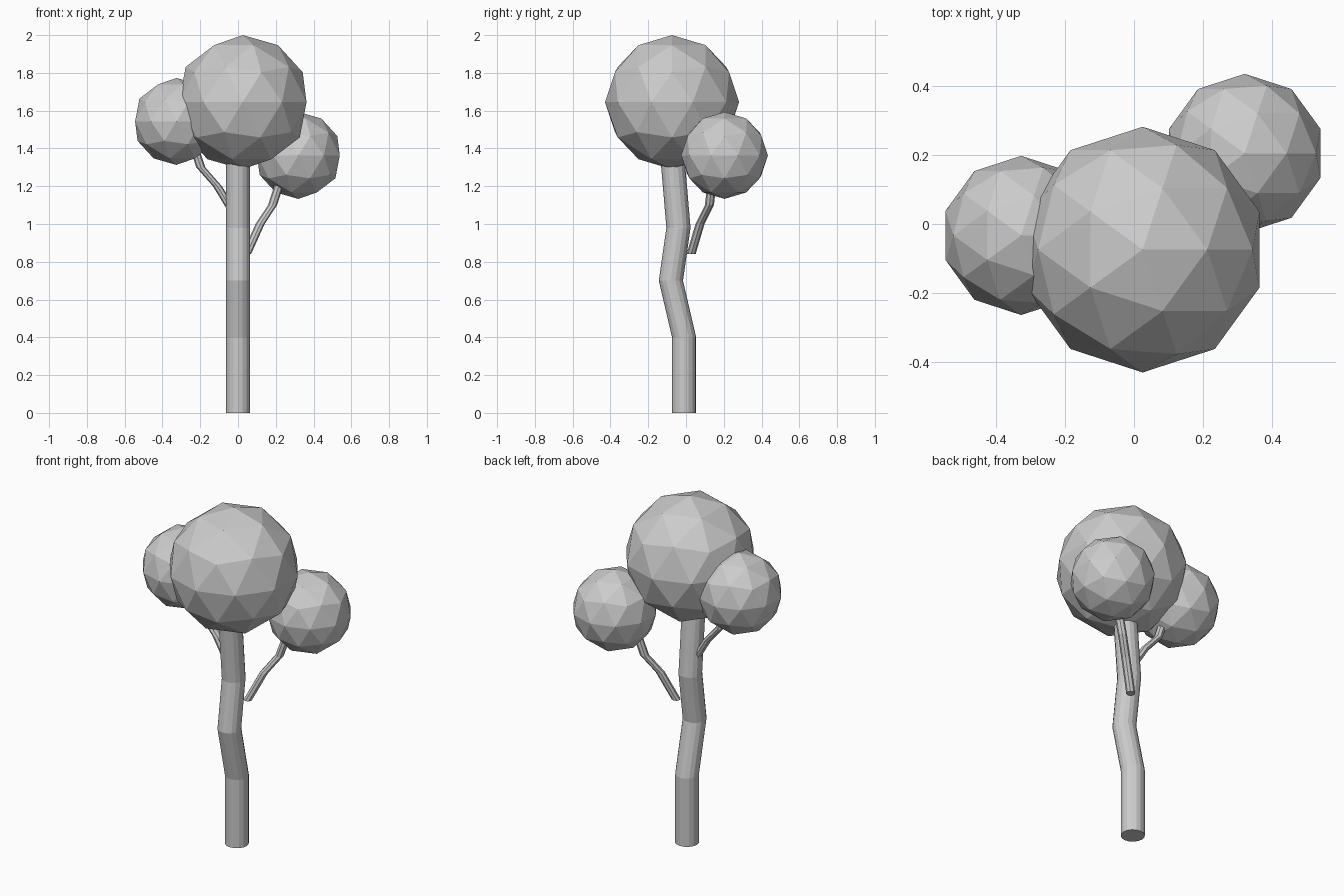
import bpy
import bmesh
from math import cos, sin, tau

cube = bpy.data.objects.get("Cube")
if cube:
    bpy.data.objects.remove(cube)

grey = bpy.data.materials.new("plain_grey")
grey.use_nodes = True
grey.diffuse_color = (0.6, 0.6, 0.6, 1)
grey.node_tree.nodes["Principled BSDF"].inputs["Base Color"].default_value = (0.6, 0.6, 0.6, 1)


def finish(bm, name):
    bmesh.ops.recalc_face_normals(bm, faces=bm.faces)
    mesh = bpy.data.meshes.new(name)
    bm.to_mesh(mesh)
    bm.free()
    mesh.materials.append(grey)
    bpy.context.collection.objects.link(bpy.data.objects.new(name, mesh))


def limb(name, path, radius, sides):
    """Faceted tube with level rings along a bent path, capped at both ends."""
    bm = bmesh.new()
    rings = [[bm.verts.new((x + radius * cos(tau * i / sides),
                            y + radius * sin(tau * i / sides), z))
              for i in range(sides)] for x, y, z in path]
    for low, high in zip(rings, rings[1:]):
        for i in range(sides):
            j = (i + 1) % sides
            bm.faces.new((low[i], low[j], high[j], high[i]))
    bm.faces.new(rings[0])
    bm.faces.new(rings[-1])
    finish(bm, name)


def foliage(name, centre, radius):
    """Low-poly ball of leaves."""
    bm = bmesh.new()
    bmesh.ops.create_icosphere(bm, subdivisions=2, radius=radius)
    bmesh.ops.translate(bm, verts=bm.verts, vec=centre)
    finish(bm, name)


# Trunk and branches
limb("trunk", [(0, -0.01, 0), (0, -0.01, 0.4), (0, -0.08, 0.7),
               (0, -0.04, 0.98), (0, -0.08, 1.45)], 0.064, 16)
limb("left_branch", [(0.045, 0.027, 0.84), (0.117, 0.074, 1.0),
                     (0.183, 0.124, 1.1), (0.215, 0.135, 1.2),
                     (0.25, 0.15, 1.3)], 0.024, 8)
limb("right_branch", [(-0.03, -0.045, 1.07), (-0.109, -0.04, 1.2),
                      (-0.197, -0.035, 1.3), (-0.22, -0.035, 1.37),
                      (-0.25, -0.035, 1.45)], 0.024, 8)

# Foliage
foliage("main_foliage", (0.025, -0.074, 1.645), 0.355)
foliage("left_foliage", (0.32, 0.204, 1.363), 0.23)
foliage("right_foliage", (-0.326, -0.033, 1.543), 0.23)
